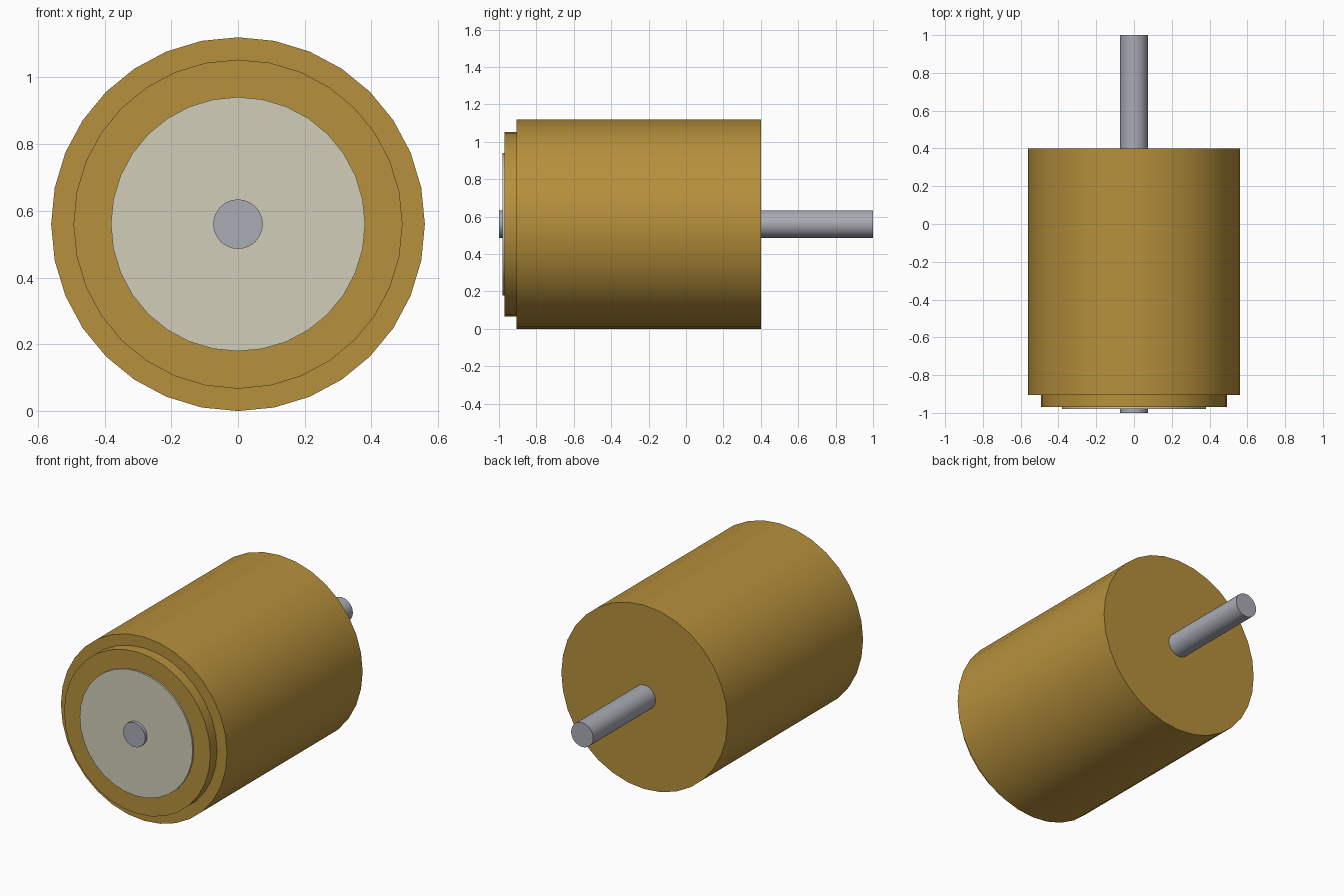
import bpy
import math

AXIS_Z = 0.56

cube = bpy.data.objects.get("Cube")
if cube:
    bpy.data.objects.remove(cube, do_unlink=True)


def make_material(name, rgb):
    mat = bpy.data.materials.new(name)
    mat.use_nodes = True
    color = (*rgb, 1.0)
    mat.diffuse_color = color
    mat.node_tree.nodes["Principled BSDF"].inputs["Base Color"].default_value = color
    return mat


def make_cylinder(name, radius, y_front, y_back, mat):
    """Cylinder lying along y between two stations, with crisp rims."""
    bpy.ops.mesh.primitive_cylinder_add(
        vertices=32, radius=radius, depth=y_back - y_front,
        location=(0, (y_front + y_back) / 2, AXIS_Z),
        rotation=(math.pi / 2, 0, 0))
    obj = bpy.context.object
    obj.name = name
    obj.data.materials.append(mat)
    bpy.ops.object.shade_smooth_by_angle(angle=math.radians(30))
    return obj


brass = make_material("brass", (0.47, 0.28, 0.045))
cream = make_material("cream", (0.64, 0.61, 0.49))
steel = make_material("steel grey", (0.40, 0.41, 0.46))

# Main housing and the stepped collar at its front
make_cylinder("housing", 0.56, -0.905, 0.4, brass)
make_cylinder("front_collar", 0.493, -0.97, -0.905, brass)

# Thin insulating disc on the collar
make_cylinder("front_disc", 0.381, -0.98, -0.97, cream)

# Shaft: short stub at the front, long end at the back
make_cylinder("shaft", 0.074, -1.0, 1.0, steel)
